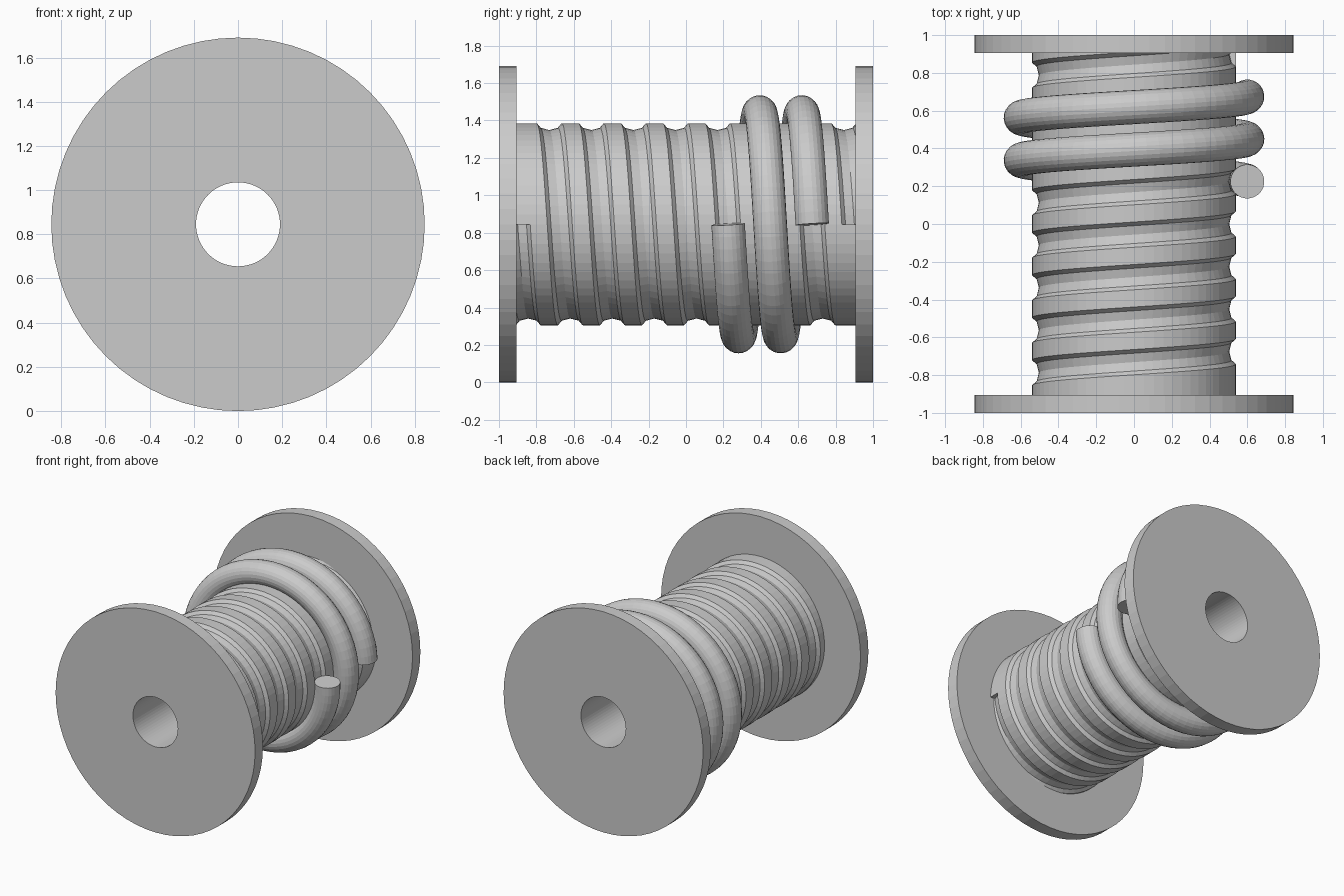
import bpy, bmesh
from math import sin, cos, pi

if "Cube" in bpy.data.objects:
    bpy.data.objects.remove(bpy.data.objects["Cube"])

R_FLANGE, R_CORE, R_BORE = 0.845, 0.54, 0.19
FLANGE_IN = 0.905
SEG = 64
PITCH, TURNS, Y0 = 0.225, 8, -0.9


def new_object(name, bm):
    bmesh.ops.remove_doubles(bm, verts=bm.verts, dist=1e-5)
    bmesh.ops.recalc_face_normals(bm, faces=bm.faces)
    mesh = bpy.data.meshes.new(name)
    bm.to_mesh(mesh)
    bm.free()
    obj = bpy.data.objects.new(name, mesh)
    bpy.context.collection.objects.link(obj)
    obj.location.z = R_FLANGE
    return obj


def around(r, y, turn):
    """Point on the spool axis system; turns run from +x down to -z."""
    a = 2 * pi * turn
    return (r * cos(a), y, -r * sin(a))


def skin(bm, rows):
    """Join consecutive rows of points with quads."""
    rows = [[bm.verts.new(p) for p in row] for row in rows]
    for a, b in zip(rows, rows[1:]):
        for i in range(len(a) - 1):
            bm.faces.new((a[i], a[i + 1], b[i + 1], b[i]))


# Flanges, joined by the open bore through the axis
bm = bmesh.new()
profile = [(0.48, -FLANGE_IN), (R_FLANGE, -FLANGE_IN), (R_FLANGE, -1), (R_BORE, -1),
           (R_BORE, 1), (R_FLANGE, 1), (R_FLANGE, FLANGE_IN), (0.48, FLANGE_IN)]
skin(bm, [[around(r, y, k / SEG) for r, y in profile] for k in range(SEG + 1)])
new_object("flanges_and_bore", bm)

# Drum with a helical rope groove, swept one pitch wide and clipped at the flanges
groove = [(-PITCH / 2, R_CORE), (-0.067, R_CORE), (-0.047, 0.516), (0, 0.504),
          (0.047, 0.516), (0.067, R_CORE), (PITCH / 2, R_CORE)]


def drum_row(k, cut):
    t = k / SEG
    return [around(r if cut else R_CORE,
                   max(-0.91, min(0.91, Y0 + PITCH * t + dy)), t) for dy, r in groove]


bm = bmesh.new()
rows = [drum_row(k, False) for k in range(-SEG, 1)]
rows += [drum_row(k, True) for k in range(TURNS * SEG + 1)]
rows += [drum_row(k, False) for k in range(TURNS * SEG, (TURNS + 1) * SEG + 1)]
skin(bm, rows)
bmesh.ops.dissolve_degenerate(bm, dist=1e-5, edges=bm.edges)
new_object("grooved_drum", bm)

# Rope: two turns lying in the groove
curve = bpy.data.curves.new("rope", 'CURVE')
curve.dimensions = '3D'
curve.bevel_depth = 0.09
curve.bevel_resolution = 10
curve.use_fill_caps = True
spline = curve.splines.new('POLY')
spline.points.add(2 * SEG)
for k, p in enumerate(spline.points):
    p.co = (*around(0.6, Y0 + PITCH * (5 + k / SEG), k / SEG), 1)
spline.use_smooth = False
rope = bpy.data.objects.new("rope", curve)
bpy.context.collection.objects.link(rope)
rope.location.z = R_FLANGE
bpy.context.view_layer.objects.active = rope
rope.select_set(True)
bpy.ops.object.convert(target='MESH')
